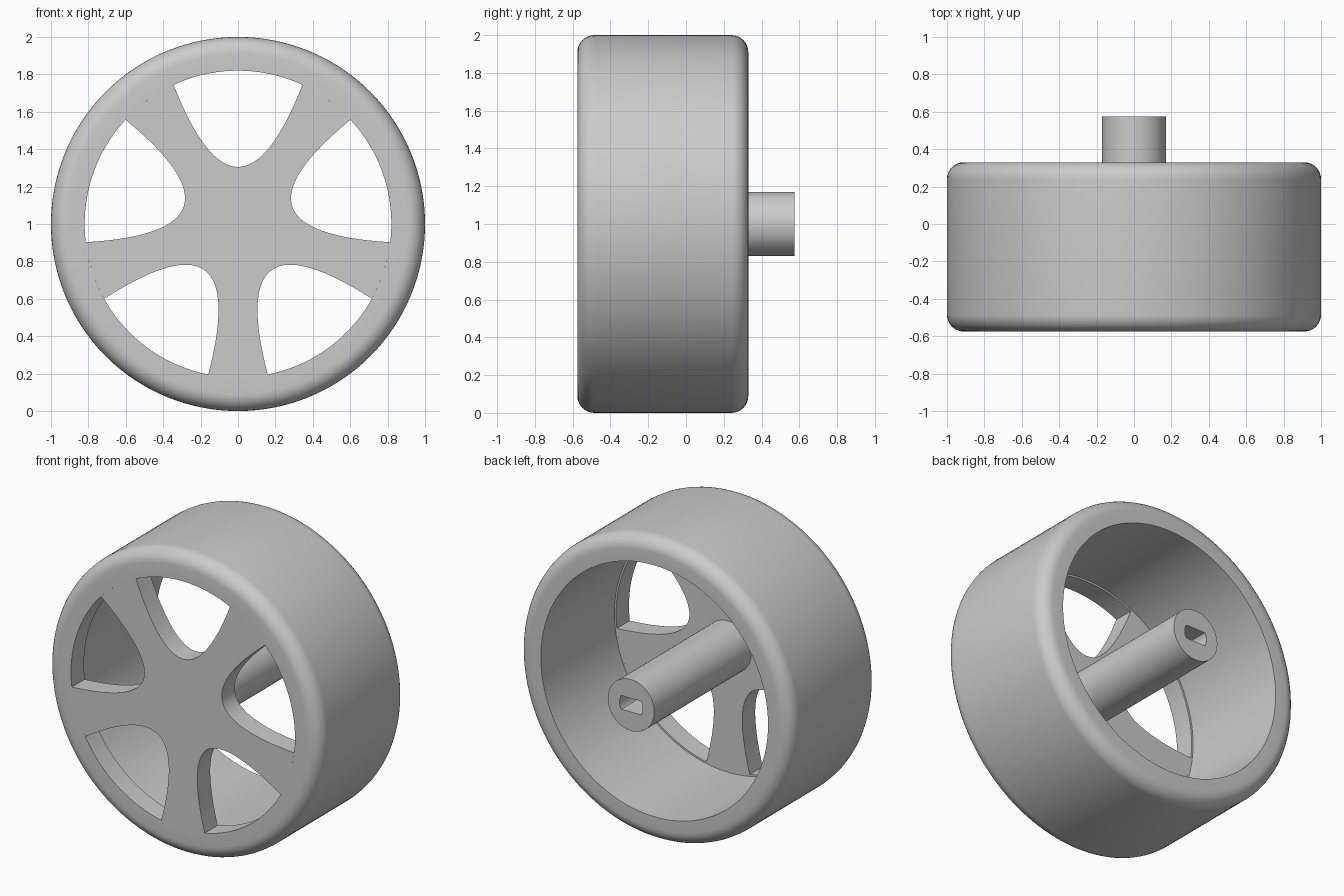
import bpy, bmesh
from math import sin, cos, pi, tau, radians, sqrt, atan2

cube = bpy.data.objects.get("Cube")
if cube:
    bpy.data.objects.remove(cube)

CENTRE_Z = 1.0
FRONT, REAR, HUB_END = -0.575, 0.33, 0.575
SPOKE_BACK = FRONT + 0.135
LIP_R, BARREL_R, OUTER_R, FILLET = 0.82, 0.832, 1.0, 0.09
SEG = 128

grey = bpy.data.materials.new("plain_grey")
grey.use_nodes = True
grey.diffuse_color = (0.6, 0.6, 0.6, 1)
grey.node_tree.nodes["Principled BSDF"].inputs["Base Color"].default_value = (0.6, 0.6, 0.6, 1)


def finish(name, bm):
    bmesh.ops.recalc_face_normals(bm, faces=bm.faces)
    mesh = bpy.data.meshes.new(name)
    bm.to_mesh(mesh)
    bm.free()
    mesh.materials.append(grey)
    obj = bpy.data.objects.new(name, mesh)
    obj.location.z = CENTRE_Z
    bpy.context.collection.objects.link(obj)
    bpy.ops.object.select_all(action="DESELECT")
    obj.select_set(True)
    bpy.context.view_layer.objects.active = obj
    bpy.ops.object.shade_smooth_by_angle(angle=radians(30))
    return obj


def bridge(bm, a, b):
    for i in range(len(a)):
        j = (i + 1) % len(a)
        bm.faces.new((a[i], a[j], b[j], b[i]))


def ring(bm, y, points):
    return [bm.verts.new((x, y, z)) for x, z in points]


def circle(r, n=SEG):
    return [(r * cos(tau * i / n), r * sin(tau * i / n)) for i in range(n)]


# Rim: closed lathe section with rounded outer edges and a small inner lip
arc = [i * pi / 16 for i in range(9)]
section = [(FRONT, LIP_R)]
section += [(FRONT + FILLET * (1 - cos(t)), OUTER_R - FILLET * (1 - sin(t))) for t in arc]
section += [(REAR - FILLET * (1 - sin(t)), OUTER_R - FILLET * (1 - cos(t))) for t in arc]
section += [(REAR, BARREL_R), (SPOKE_BACK, BARREL_R), (SPOKE_BACK, LIP_R)]
bm = bmesh.new()
loops = [ring(bm, y, circle(r)) for y, r in section]
for k in range(len(loops)):
    bridge(bm, loops[k], loops[(k + 1) % len(loops)])
finish("rim", bm)

# Spokes: one plate whose outline dips into five parabolic windows
APEX, SPREAD = 0.305, 0.27
b = 2 * APEX - SPREAD / 1
# depth at which the parabola v^2 = SPREAD * d meets the lip circle
b = 2 * APEX + SPREAD
depth = (-b + sqrt(b * b + 4 * (LIP_R ** 2 - APEX ** 2))) / 2
half_width = sqrt(SPREAD * depth)
edge_angle = atan2(half_width, APEX + depth)
outline = []
STEPS, ARC_STEPS = 32, 8
for k in range(5):
    axis = pi / 2 + k * tau / 5
    for i in range(STEPS + 1):
        v = half_width * (2 * i / STEPS - 1)
        u = APEX + v * v / SPREAD
        outline.append((u * cos(axis) - v * sin(axis), u * sin(axis) + v * cos(axis)))
    gap = tau / 5 - 2 * edge_angle
    for i in range(1, ARC_STEPS):
        t = axis + edge_angle + gap * i / ARC_STEPS
        outline.append((LIP_R * cos(t), LIP_R * sin(t)))
bm = bmesh.new()
front, back = ring(bm, FRONT, outline), ring(bm, SPOKE_BACK, outline)
bridge(bm, front, back)
bm.faces.new(front)
bm.faces.new(back)
finish("spokes", bm)

# Hub: round shaft with a blind two-flat socket in its rear end
HUB_R, SOCKET_R, FLAT = 0.17, 0.085, 0.045
socket = [(x, max(-FLAT, min(FLAT, z))) for x, z in circle(SOCKET_R, 64)]
bm = bmesh.new()
loops = [ring(bm, SPOKE_BACK, circle(HUB_R, 64)), ring(bm, HUB_END, circle(HUB_R, 64)),
         ring(bm, HUB_END, socket), ring(bm, SPOKE_BACK + 0.01, socket)]
for a, c in zip(loops, loops[1:]):
    bridge(bm, a, c)
bm.faces.new(loops[0])
bm.faces.new(loops[-1])
finish("hub", bm)
